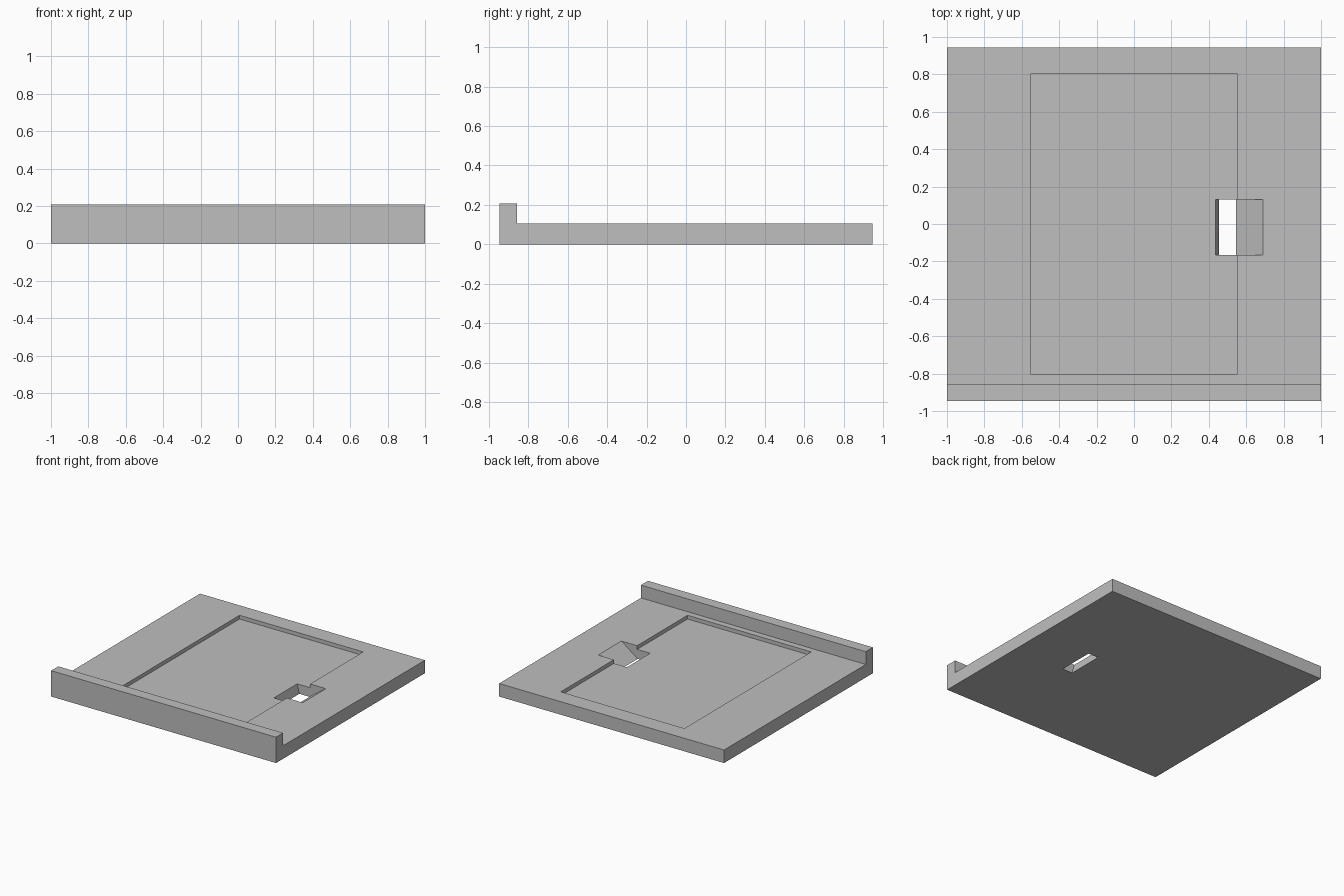
import bpy, bmesh
from mathutils import Vector

cube = bpy.data.objects.get("Cube")
if cube:
    bpy.data.objects.remove(cube, do_unlink=True)

grey = bpy.data.materials.new("plain grey")
grey.use_nodes = True
colour = (0.52, 0.52, 0.52, 1)
grey.diffuse_color = colour
grey.node_tree.nodes["Principled BSDF"].inputs["Base Color"].default_value = colour


def prism(name, profile, axis, start, end):
    """Extrude a 2D profile along x (profile is y, z) or y (profile is x, z)."""
    bm = bmesh.new()
    verts = [bm.verts.new((start, a, z) if axis == "x" else (a, start, z)) for a, z in profile]
    face = bm.faces.new(verts)
    moved = bmesh.ops.extrude_face_region(bm, geom=[face])["geom"]
    shift = Vector((end - start, 0, 0) if axis == "x" else (0, end - start, 0))
    bmesh.ops.translate(bm, vec=shift, verts=[v for v in moved if isinstance(v, bmesh.types.BMVert)])
    bmesh.ops.recalc_face_normals(bm, faces=bm.faces)
    mesh = bpy.data.meshes.new(name)
    bm.to_mesh(mesh)
    bm.free()
    mesh.materials.append(grey)
    obj = bpy.data.objects.new(name, mesh)
    bpy.context.collection.objects.link(obj)
    return obj


def cut(target, cutter):
    """Subtract the cutter from the target and keep the result as plain mesh."""
    mod = target.modifiers.new("cut", "BOOLEAN")
    mod.operation = "DIFFERENCE"
    mod.solver = "EXACT"
    mod.object = cutter
    cutter.hide_render = True
    graph = bpy.context.evaluated_depsgraph_get()
    result = bpy.data.meshes.new_from_object(target.evaluated_get(graph))
    target.modifiers.clear()
    target.data = result
    bpy.data.objects.remove(cutter, do_unlink=True)


HALF_Y, TOP, LIP_TOP, LIP_Y = 0.945, 0.105, 0.208, -0.855
FLOOR = 0.075

# Base plate with a raised lip along the front
plate = prism("base_plate", [(-HALF_Y, 0), (HALF_Y, 0), (HALF_Y, TOP), (LIP_Y, TOP),
                             (LIP_Y, LIP_TOP), (-HALF_Y, LIP_TOP)], "x", -1, 1)

# Shallow rectangular recess
cut(plate, prism("recess_cutter", [(-0.55, FLOOR), (0.55, FLOOR), (0.55, 0.3), (-0.55, 0.3)],
                 "y", -0.805, 0.805))


# Through slot with a steep inner wall and a sloping outer ramp
def inner(z):
    return 0.455 - 0.02 * z / FLOOR


def ramp(z):
    return 0.545 + 0.145 * z / TOP


low, high = -0.04, 0.16
cut(plate, prism("slot_cutter", [(inner(low), low), (ramp(low), low),
                                 (ramp(high), high), (inner(high), high)], "y", -0.165, 0.13))
